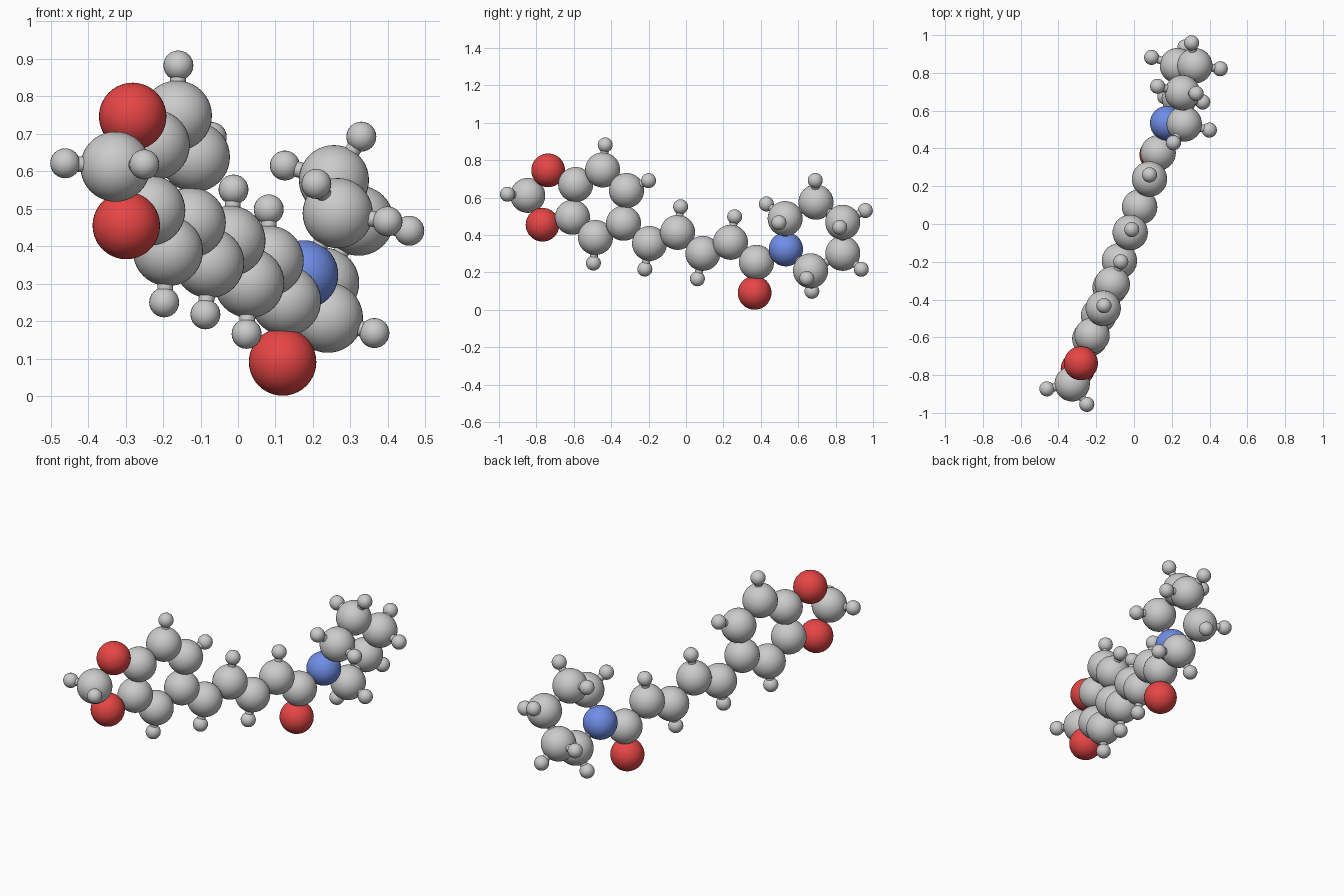
import bpy
from mathutils import Vector

if "Cube" in bpy.data.objects:
    bpy.data.objects.remove(bpy.data.objects["Cube"])

RADIUS = {"carbon": 0.0935, "oxygen": 0.09, "nitrogen": 0.0915, "hydrogen": 0.04}
COLOUR = {"oxygen": (0.8, 0.06, 0.06, 1), "nitrogen": (0.16, 0.27, 0.8, 1)}
BOND_RADIUS = 0.021

mats = {}
for kind, col in COLOUR.items():
    mats[kind] = bpy.data.materials.new(kind + "_colour")
    mats[kind].diffuse_color = col

# Heavy atoms: key -> (element, position)
ATOMS = {
    "Oa": ("oxygen", (-0.281, -0.737, 0.746)),
    "Ob": ("oxygen", (-0.298, -0.767, 0.455)),
    "C1": ("carbon", (-0.327, -0.846, 0.612)),
    "C2": ("carbon", (-0.222, -0.590, 0.670)),
    "C3": ("carbon", (-0.234, -0.607, 0.495)),
    "C4": ("carbon", (-0.163, -0.446, 0.748)),
    "C5": ("carbon", (-0.115, -0.318, 0.638)),
    "C6": ("carbon", (-0.126, -0.334, 0.463)),
    "C7": ("carbon", (-0.187, -0.484, 0.387)),
    "C8": ("carbon", (-0.077, -0.195, 0.355)),
    "C9": ("carbon", (-0.020, -0.045, 0.414)),
    "C10": ("carbon", (0.030, 0.090, 0.302)),
    "C11": ("carbon", (0.082, 0.238, 0.361)),
    "C12": ("carbon", (0.128, 0.377, 0.254)),
    "Oc": ("oxygen", (0.119, 0.367, 0.091)),
    "N1": ("nitrogen", (0.176, 0.534, 0.324)),
    "C13": ("carbon", (0.266, 0.530, 0.488)),
    "C14": ("carbon", (0.256, 0.695, 0.576)),
    "C15": ("carbon", (0.322, 0.838, 0.468)),
    "C16": ("carbon", (0.230, 0.838, 0.302)),
    "C17": ("carbon", (0.240, 0.666, 0.209)),
}

# Bonds between heavy atoms, written as chains
CHAINS = ["C1 Oa C2 C4 C5 C6 C7 C3 Ob C1", "C2 C3", "C6 C8 C9 C10 C11 C12 N1",
          "C12 Oc", "N1 C13 C14 C15 C16 C17 N1"]

# Hydrogens: (parent, position)
HYDROGENS = [
    ("C1", (-0.461, -0.873, 0.621)), ("C1", (-0.250, -0.955, 0.618)),
    ("C4", (-0.159, -0.432, 0.882)), ("C5", (-0.070, -0.200, 0.691)),
    ("C7", (-0.197, -0.495, 0.250)), ("C8", (-0.087, -0.220, 0.218)),
    ("C9", (-0.012, -0.029, 0.551)), ("C10", (0.023, 0.061, 0.166)),
    ("C11", (0.082, 0.260, 0.498)),
    ("C13", (0.209, 0.430, 0.566)), ("C13", (0.399, 0.497, 0.466)),
    ("C14", (0.329, 0.691, 0.692)), ("C14", (0.125, 0.729, 0.615)),
    ("C15", (0.457, 0.822, 0.441)), ("C15", (0.305, 0.959, 0.531)),
    ("C16", (0.270, 0.937, 0.217)), ("C16", (0.093, 0.882, 0.315)),
    ("C17", (0.364, 0.646, 0.168)), ("C17", (0.163, 0.673, 0.099)),
]


def add_atom(kind, pos):
    small = kind == "hydrogen"
    bpy.ops.mesh.primitive_uv_sphere_add(
        segments=24 if small else 40, ring_count=12 if small else 20,
        radius=RADIUS[kind], location=pos)
    ob = bpy.context.object
    ob.name = kind + "_ball"
    bpy.ops.object.shade_smooth()
    if kind in mats:
        ob.data.materials.append(mats[kind])


def add_bond(a, b):
    a, b = Vector(a), Vector(b)
    d = b - a
    bpy.ops.mesh.primitive_cylinder_add(
        vertices=20, radius=BOND_RADIUS, depth=d.length, location=(a + b) / 2,
        rotation=d.to_track_quat("Z", "Y").to_euler())
    bpy.context.object.name = "bond_stick"
    bpy.ops.object.shade_smooth_by_angle()


# Balls and sticks of the backbone
for kind, pos in ATOMS.values():
    add_atom(kind, pos)
for chain in CHAINS:
    keys = chain.split()
    for p, q in zip(keys, keys[1:]):
        add_bond(ATOMS[p][1], ATOMS[q][1])

# Small outer balls with their sticks
for parent, pos in HYDROGENS:
    add_atom("hydrogen", pos)
    add_bond(ATOMS[parent][1], pos)

for m in bpy.data.materials:
    if m.users and not m.is_grease_pencil:
        m.use_nodes = True
        m.node_tree.nodes["Principled BSDF"].inputs["Base Color"].default_value = m.diffuse_color
